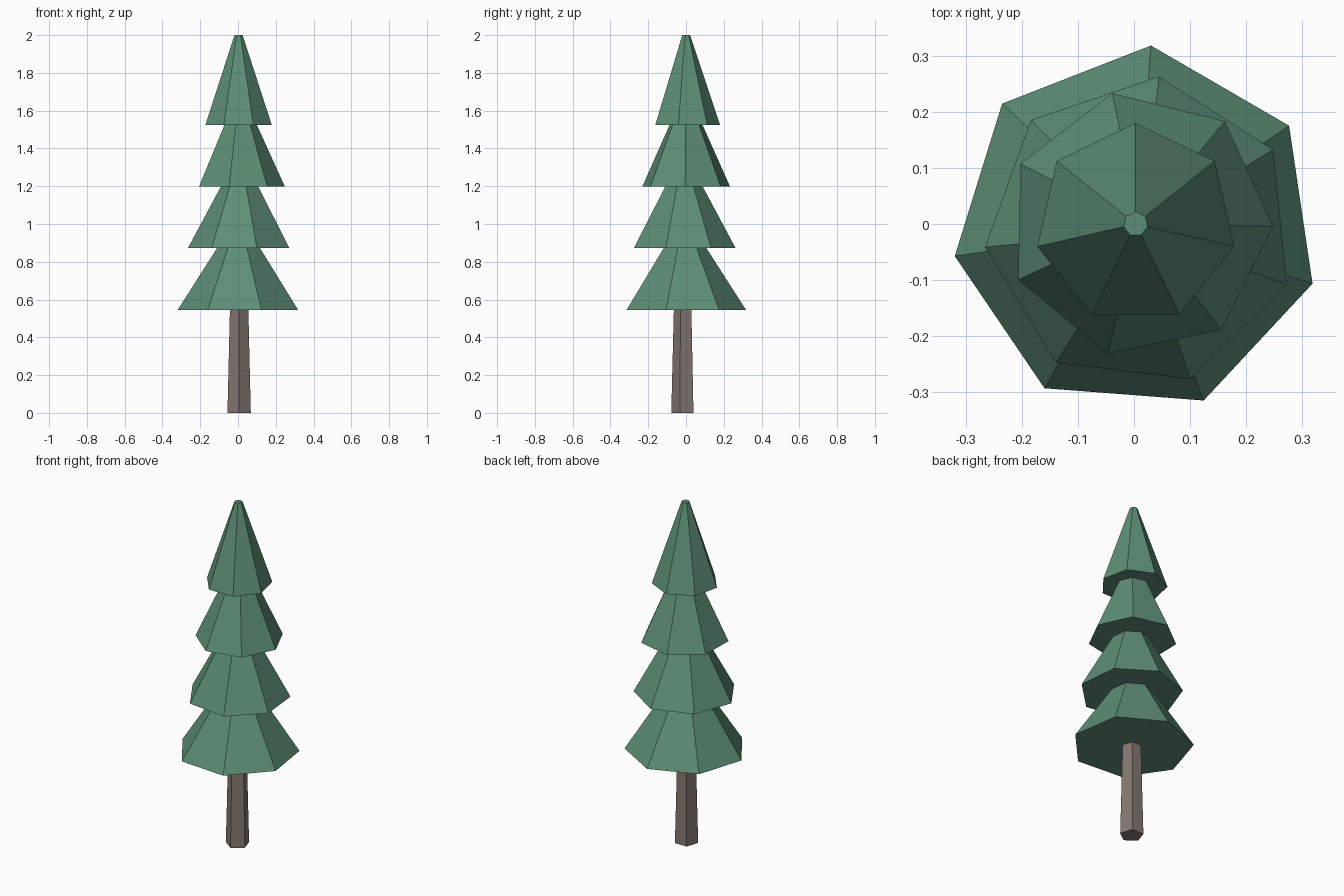
import bpy, bmesh
from math import cos, sin, tau, radians

if "Cube" in bpy.data.objects:
    bpy.data.objects.remove(bpy.data.objects["Cube"])


def material(name, rgb):
    m = bpy.data.materials.new(name)
    m.diffuse_color = (*rgb, 1)
    m.use_nodes = True
    m.node_tree.nodes["Principled BSDF"].inputs["Base Color"].default_value = m.diffuse_color
    return m


def frustum(name, sides, centre, z0, z1, r0, r1, angle, mat):
    """Closed, flat-faced tapered prism; angle is the direction of one corner."""
    bm = bmesh.new()
    rings = []
    for z, r in ((z0, r0), (z1, r1)):
        angles = [radians(angle) + tau * i / sides for i in range(sides)]
        rings.append([bm.verts.new((centre[0] + r * cos(a), centre[1] + r * sin(a), z))
                      for a in angles])
    low, high = rings
    for i in range(sides):
        j = (i + 1) % sides
        bm.faces.new((low[i], low[j], high[j], high[i]))
    bm.faces.new(low[::-1])
    bm.faces.new(high)
    mesh = bpy.data.meshes.new(name)
    bm.to_mesh(mesh)
    bm.free()
    mesh.materials.append(mat)
    obj = bpy.data.objects.new(name, mesh)
    bpy.context.collection.objects.link(obj)
    return obj


bark = material("bark", (0.24, 0.19, 0.17))
needles = material("needles", (0.11, 0.27, 0.18))

# Five-sided tapered trunk, ending inside the lowest tier
frustum("trunk", 5, (0.006, -0.013), 0, 0.6, 0.065, 0.05, -90, bark)

# Four overlapping seven-sided foliage tiers: centre, base radius, corner angle
tiers = [
    ((0.005, -0.009), 0.328, 85.6),
    ((0.011, -0.013), 0.278, 83.0),
    ((0.010, 0.000), 0.238, 101.8),
    ((0.003, 0.000), 0.180, 90.0),
]
for i, (centre, radius, angle) in enumerate(tiers):
    z = 0.545 + 0.3267 * i
    frustum(f"foliage_tier_{i + 1}", 7, centre, z, z + 0.475, radius, 0.022, angle, needles)
